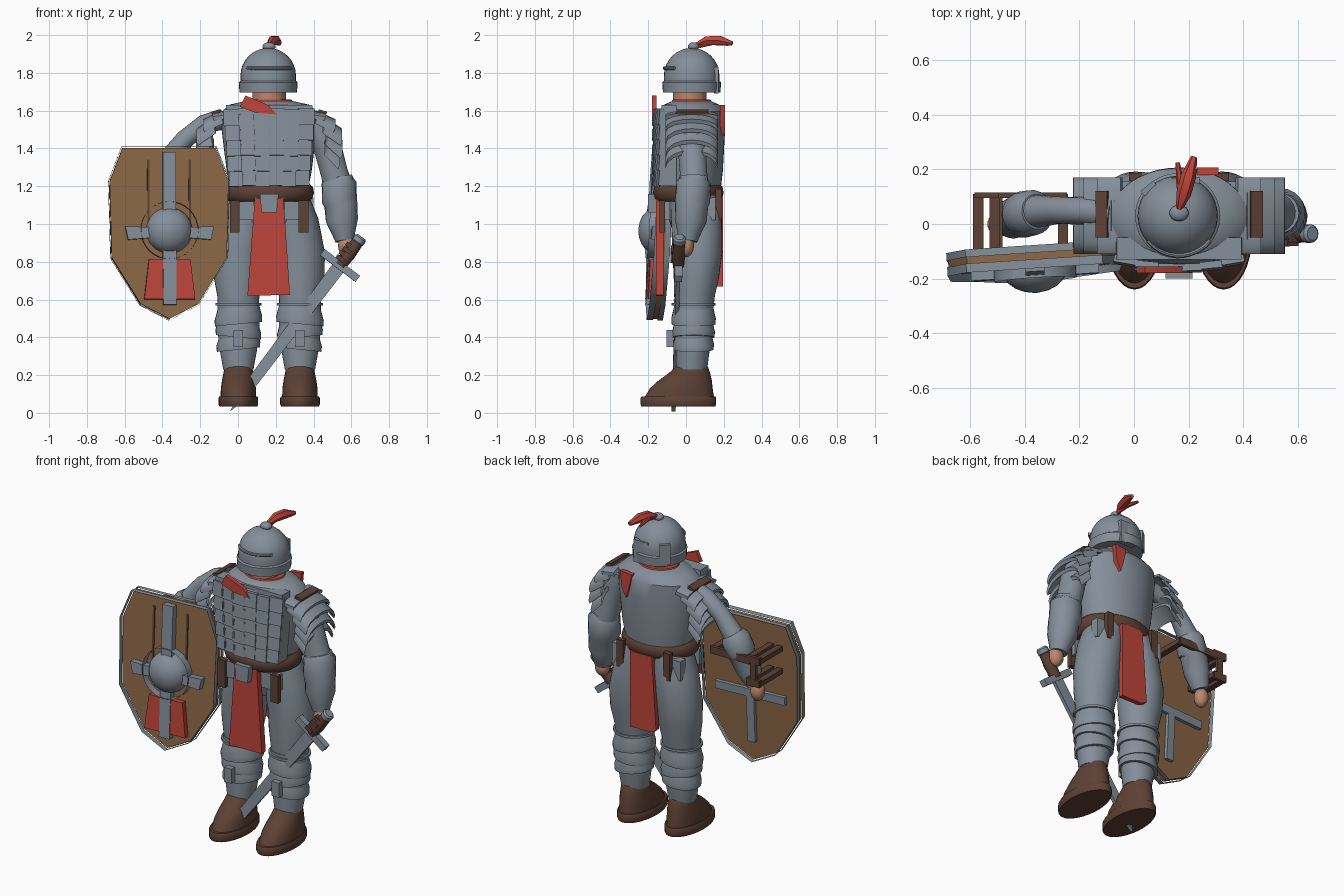
import bpy, bmesh, math
from mathutils import Matrix, Vector

if "Cube" in bpy.data.objects:
    bpy.data.objects.remove(bpy.data.objects["Cube"])


def material(name, rgb):
    m = bpy.data.materials.new(name)
    m.use_nodes = True
    m.diffuse_color = (*rgb, 1)
    m.node_tree.nodes["Principled BSDF"].inputs["Base Color"].default_value = (*rgb, 1)
    return m


STEEL = material("steel_grey", (0.235, 0.277, 0.325))
LEATHER = material("dark_leather", (0.11, 0.053, 0.036))
WOOD = material("wood_brown", (0.265, 0.138, 0.062))
RED = material("red_cloth", (0.52, 0.06, 0.042))
SKIN = material("skin", (0.5, 0.24, 0.155))
CX = 0.165
I = Matrix.Identity(4)


def finish(name, bm, mat, M=I):
    bmesh.ops.recalc_face_normals(bm, faces=bm.faces)
    me = bpy.data.meshes.new(name)
    bm.to_mesh(me)
    bm.free()
    me.transform(M)
    me.materials.append(mat)
    ob = bpy.data.objects.new(name, me)
    bpy.context.collection.objects.link(ob)
    return ob


def skin_rings(name, rings, mat):
    bm = bmesh.new()
    rows = [[bm.verts.new(p) for p in r] for r in rings]
    n = len(rows[0])
    for a, b in zip(rows, rows[1:]):
        for i in range(n):
            bm.faces.new((a[i], a[(i + 1) % n], b[(i + 1) % n], b[i]))
    bm.faces.new(rows[0])
    bm.faces.new(rows[-1])
    return finish(name, bm, mat)


def loft(name, rings, mat, n=32, tilt=0):
    """Horizontal ellipses: x, y, z, rx, ry."""
    angs = [2 * math.pi * i / n for i in range(n)]
    return skin_rings(name, [[(x + rx * math.cos(a), y + ry * math.sin(a), z + tilt * math.cos(a))
                              for a in angs] for x, y, z, rx, ry in rings], mat)


def tube(name, path, mat, n=20):
    """Round limb along x, y, z, radius points."""
    pts = [Vector(p[:3]) for p in path]
    rings = []
    for i, p in enumerate(pts):
        d = pts[min(i + 1, len(pts) - 1)] - pts[max(i - 1, 0)]
        q = d.to_track_quat('Z', 'Y')
        r = path[i][3]
        rings.append([p + q @ Vector((r * math.cos(t), r * math.sin(t), 0))
                      for t in (2 * math.pi * k / n for k in range(n))])
    return skin_rings(name, rings, mat)


def box(name, c, size, mat, M=I, rot=(0, 0, 0)):
    bm = bmesh.new()
    bmesh.ops.create_cube(bm, size=1)
    R = Matrix.Translation(c)
    for ang, ax in zip(rot, 'XYZ'):
        R = R @ Matrix.Rotation(ang, 4, ax)
    return finish(name, bm, mat, M @ R @ Matrix.Diagonal((*size, 1)))


def ball(name, c, size, mat):
    bm = bmesh.new()
    bmesh.ops.create_uvsphere(bm, u_segments=28, v_segments=16, radius=1)
    return finish(name, bm, mat, Matrix.Translation(c) @ Matrix.Diagonal((*size, 1)))


def prism(name, pts, y0, y1, mat, M=I, rim=0):
    """Front outline in x, z pulled from y0 to y1; rim keeps only a border."""
    bm = bmesh.new()
    f = bm.faces.new([bm.verts.new((x, y0, z)) for x, z in pts])
    if rim:
        bmesh.ops.inset_region(bm, faces=[f], thickness=rim, use_boundary=True, use_even_offset=True)
        bmesh.ops.delete(bm, geom=[f], context='FACES_ONLY')
    g = bmesh.ops.extrude_face_region(bm, geom=bm.faces[:], use_keep_orig=True)["geom"]
    bmesh.ops.translate(bm, verts=[v for v in g if isinstance(v, bmesh.types.BMVert)],
                        vec=(0, y1 - y0, 0))
    return finish(name, bm, mat, M)


# Head, helmet and plume
loft("neck", [(CX, .02, 1.6, .088, .088), (CX, .02, 1.73, .09, .09)], SKIN)
loft("collar", [(CX, .03, 1.63, .135, .115), (CX, .03, 1.658, .118, .1)], RED)
dome = [(1.695, .152), (1.75, .156), (1.757, .147)]
dome += [(1.785 + .147 * math.sin(t / 10), .147 * math.cos(t / 10)) for t in range(0, 16, 2)]
loft("helmet", [(CX - .005, .03, z, r, r) for z, r in dome], STEEL)
tube("brow_band", [(CX + .145 * math.sin(t / 10), .03 - .145 * math.cos(t / 10), 1.825, .009)
                   for t in range(-9, 10, 2)], STEEL, 8)
ball("helmet_knob", (CX, .04, 1.94), (.035, .03, .022), STEEL)
box("neck_guard", (.19, .16, 1.76), (.1, .025, .14), STEEL)
box("ear_guard", (.055, .13, 1.77), (.06, .025, .12), STEEL, rot=(0, 0, .7))
tube("plume", [(.165, .055, 1.948, .012), (.182, .11, 1.97, .027), (.2, .175, 1.972, .028),
               (.22, .245, 1.956, .012)], RED, 6)
tube("small_feather", [(.18, .07, 1.94, .01), (.17, .14, 1.96, .015), (.16, .225, 1.95, .008)], RED, 6)

# Torso with lamellar front
loft("torso", [(CX, .03, 1.15, .2, .15), (CX, .03, 1.28, .225, .165), (CX, .025, 1.5, .252, .182),
               (CX, .03, 1.595, .25, .175), (CX, .03, 1.632, .21, .145), (CX, .03, 1.652, .12, .1)], STEEL, 40)
prism("breast_backing", [(CX - .208, 1.2), (CX + .208, 1.2), (CX + .235, 1.5),
                         (CX + .228, 1.63), (CX - .228, 1.63), (CX - .235, 1.5)], -.13, -.05, STEEL)
for row in range(5):
    z = 1.242 + .08 * row
    half = .208 + .007 * row
    for col in range(6):
        u = (col - 2.5) / 3
        y = -.163 + .04 * u * u
        box("lamella", (CX + u * half, y, z + .005 * (col % 2)), (half / 3 + .006, .026, .088), STEEL,
            rot=(-.09, 0, .2 * u))
        if col:
            box("lamella_lace", (CX + (u - 1 / 6) * half, y - .012, z), (.009, .01, .04), STEEL)
prism("scarf_front", [(.01, 1.62), (.04, 1.68), (.16, 1.63), (.205, 1.58), (.09, 1.59)], -.18, -.155, RED)
prism("scarf_back", [(.23, 1.62), (.31, 1.63), (.3, 1.53), (.27, 1.47), (.25, 1.53)], .18, .207, RED)

# Belt, cloths and hanging pieces
loft("belt", [(CX, .012, 1.12, .21, .165), (CX, .012, 1.135, .228, .18), (CX, .012, 1.165, .237, .187),
              (CX, .012, 1.195, .232, .182), (CX, .012, 1.213, .215, .165)], LEATHER, 40)
loft("hips", [(CX, .04, .93, .12, .1), (CX, .04, 1.02, .19, .13), (CX, .03, 1.16, .205, .15)], STEEL)
prism("buckle", [(.125, 1.06), (.205, 1.06), (.215, 1.16), (.115, 1.16)], -.2, -.14, STEEL)
prism("front_cloth", [(.05, .62), (.275, .625), (.24, 1.15), (.09, 1.15)], -.16, -.12, RED)
prism("back_cloth", [(.07, .69), (.11, .67), (.25, .67), (.25, 1.14), (.1, 1.14)], .165, .195, RED)
for s in (-1, 1):
    box("tasset", (CX + s * .14, -.105, 1.07), (.12, .04, .1), STEEL)
    box("belt_pouch", (CX + s * .182, -.125, 1.04), (.052, .03, .17), LEATHER)
    box("back_tasset", (CX + s * .2, .13, 1.08), (.07, .05, .12), STEEL)
    box("back_strap", (CX + s * .16, .172, 1.1), (.045, .03, .17), LEATHER)

# Legs, greaves and boots
for s in (-1, 1):
    def at(d):
        return CX + s * d
    k = at(.163)
    loft("thigh", [(at(.1), .045, 1.15, .11, .125), (at(.13), .055, 1.03, .13, .135), (at(.16), .06, .85, .135, .132),
                   (k, .055, .72, .13, .12), (k, .045, .62, .112, .108), (k, .045, .55, .105, .1)], STEEL)
    loft("shin", [(k, .04, .6, .11, .105), (k, .04, .45, .112, .1), (k, .035, .33, .098, .09),
                  (k, .03, .23, .08, .082)], STEEL)
    loft("knee_band", [(k, .04, .568, .122, .116), (k, .04, .582, .122, .116)], STEEL)
    for i, (lo, hi) in enumerate(((.47, .56), (.4, .49), (.335, .42))):
        w = .124 - .005 * i
        loft("greave_lame", [(k, .04, lo, w, w - .008), (k, .04, lo + .03, w + .002, w - .006),
                             (k, .04, hi, w - .014, w - .02)], STEEL, tilt=s * .012 * (i % 2 * 2 - 1))
    box("shin_plate", (k, -.085, .395), (.05, .035, .09), STEEL)
    loft("boot_sole", [(k, -.04, .035, .1, .196), (k, -.04, .045, .105, .2),
                       (k, -.04, .078, .105, .2), (k, -.04, .088, .1, .195)], LEATHER)
    loft("boot_upper", [(k, -.035, .085, .094, .183), (k, -.025, .13, .093, .166), (k, -.005, .17, .087, .142),
                        (k, .018, .21, .079, .11), (k, .03, .24, .074, .088), (k, .032, .255, .068, .076)], LEATHER)

# Shoulder lames, arched front to back
LAMES = ((.215, 1.6, .3, 1.588, .02), (.25, 1.602, .35, 1.555, .05), (.29, 1.57, .386, 1.505, .07),
         (.305, 1.52, .388, 1.445, .08), (.3, 1.465, .373, 1.39, .08))
for s in (-1, 1):
    for d0, z0, d1, z1, drop in LAMES:
        arcs = []
        for i in range(9):
            t = (i - 4) / 4
            y, f = .03 + .14 * math.sin(t * 1.5), drop * t * t
            arcs.append([(CX + s * d, y, z - f) for d, z in
                         ((d0, z0), (d1, z1), (d1 - .008, z1 - .02), (d0 - .008, z0 - .02))])
        skin_rings("shoulder_lame", arcs, STEEL)
    box("shoulder_strap", (CX + s * .283, .035, 1.593), (.045, .17, .016), LEATHER, rot=(0, s * .3, 0))

# Arms
tube("left_upper_arm", [(.42, .03, 1.54, .07), (.47, .03, 1.42, .075), (.51, .04, 1.27, .073),
                        (.53, .04, 1.2, .08)], STEEL)
tube("left_forearm", [(.53, .04, 1.25, .075), (.535, .04, 1.22, .092), (.537, .035, 1.12, .094),
                      (.545, .03, 1.1, .088), (.55, .025, 1.02, .086), (.56, .015, .95, .062),
                      (.565, .01, .91, .05)], STEEL)
ball("left_hand", (.575, 0, .885), (.045, .042, .06), SKIN)
tube("right_upper_arm", [(-.08, .04, 1.555, .055), (-.18, .048, 1.528, .05), (-.28, .05, 1.45, .05),
                         (-.37, .045, 1.33, .062)], STEEL)
tube("right_forearm", [(-.355, .045, 1.355, .065), (-.37, .042, 1.33, .083), (-.405, .035, 1.25, .085),
                       (-.41, .035, 1.24, .078), (-.445, .02, 1.15, .074), (-.48, .01, 1.06, .05)], STEEL)
ball("right_hand", (-.495, 0, 1.015), (.042, .042, .06), SKIN)

# Sword, modelled hanging down from its guard
S = Matrix.Translation((.54, -.04, .78)) @ Matrix.Rotation(.645, 4, 'Y') @ Matrix.Rotation(-.027, 4, 'X')
prism("sword_blade", [(-.036, 0), (-.028, -.85), (0, -.967), (.028, -.85), (.036, 0)], -.011, .011, STEEL, S)
box("sword_guard", (0, 0, 0), (.235, .04, .04), STEEL, S)
loft("sword_grip", [(0, 0, 0, .03, .03), (0, 0, .07, .037, .034), (0, 0, .15, .032, .03)],
     LEATHER, 16).matrix_world = S
loft("sword_pommel", [(0, 0, .145, .025, .025), (0, 0, .155, .034, .034), (0, 0, .18, .034, .034),
                      (0, 0, .19, .025, .025)], STEEL, 16).matrix_world = S
for i in range(4):
    box("glove_finger", (-.02, -.028 + .012 * (i % 2), .03 + .028 * i), (.05, .03, .022), LEATHER, S)

# Shield
H = Matrix.Translation((-.365, -.14, .95)) @ Matrix.Rotation(.065, 4, 'Z') @ Matrix.Rotation(-.05, 4, 'X')
OUT = [(-.25, .46), (.25, .46), (.32, .28), (.31, -.13), (.155, -.38), (0, -.46),
       (-.155, -.38), (-.31, -.13), (-.32, .28)]
prism("shield_board", [(x * .985, z * .985) for x, z in OUT], -.016, .016, WOOD, H)
prism("shield_front_rim", OUT, -.045, -.012, STEEL, H, .048)
prism("shield_back_rim", OUT, .012, .04, STEEL, H, .04)
prism("shield_upright", [(-.035, -.38), (.035, -.38), (.035, .43), (-.035, .43)], -.055, -.01, STEEL, H)
for s in (-1, 1):
    prism("shield_cross_arm", [(s * .08, -.025), (s * .22, -.035), (s * .235, .035), (s * .08, .03)],
          -.055, -.01, STEEL, H)
    prism("shield_cloth", [(s * .025, -.35), (s * .135, -.35), (s * .11, -.14), (s * .025, -.14)],
          -.05, -.012, RED, H)
    box("board_slit", (s * .11, -.018, .22), (.012, .008, .34), LEATHER, H)


def disc(r, y):
    return [(r * math.cos(t * math.pi / 16), y, r * math.sin(t * math.pi / 16) + .015) for t in range(32)]


prism("boss_ring", [(x, z) for x, y, z in disc(.152, 0)], -.065, -.01, STEEL, H, .025)
skin_rings("shield_boss", [disc(.122 * math.cos(t / 10), -.02 - .093 * math.sin(t / 10))
                           for t in range(0, 16, 3)], STEEL).matrix_world = H
box("back_crossbar", (0, .025, -.02), (.46, .025, .05), STEEL, H)
box("back_upright", (0, .025, -.18), (.05, .025, .3), STEEL, H)

# Leather arm loops behind the shield
for x0, x1, z in ((-.5, -.26, 1.25), (-.57, -.51, 1.26), (-.57, -.51, 1.12)):
    box("loop_bar", ((x0 + x1) / 2, .105, z), (x1 - x0 + .03, .02, .045), LEATHER)
    for x in (x0, x1):
        box("loop_post", (x, .0, z), (.038, .22, .03), LEATHER)
box("loop_upright", (-.54, .105, 1.19), (.04, .018, .16), LEATHER)

# Smooth shading with sharp edges kept
bpy.ops.object.select_all(action='DESELECT')
for ob in bpy.context.scene.objects:
    if ob.type == 'MESH':
        ob.select_set(True)
        bpy.context.view_layer.objects.active = ob
bpy.ops.object.shade_smooth_by_angle(angle=math.radians(38))
